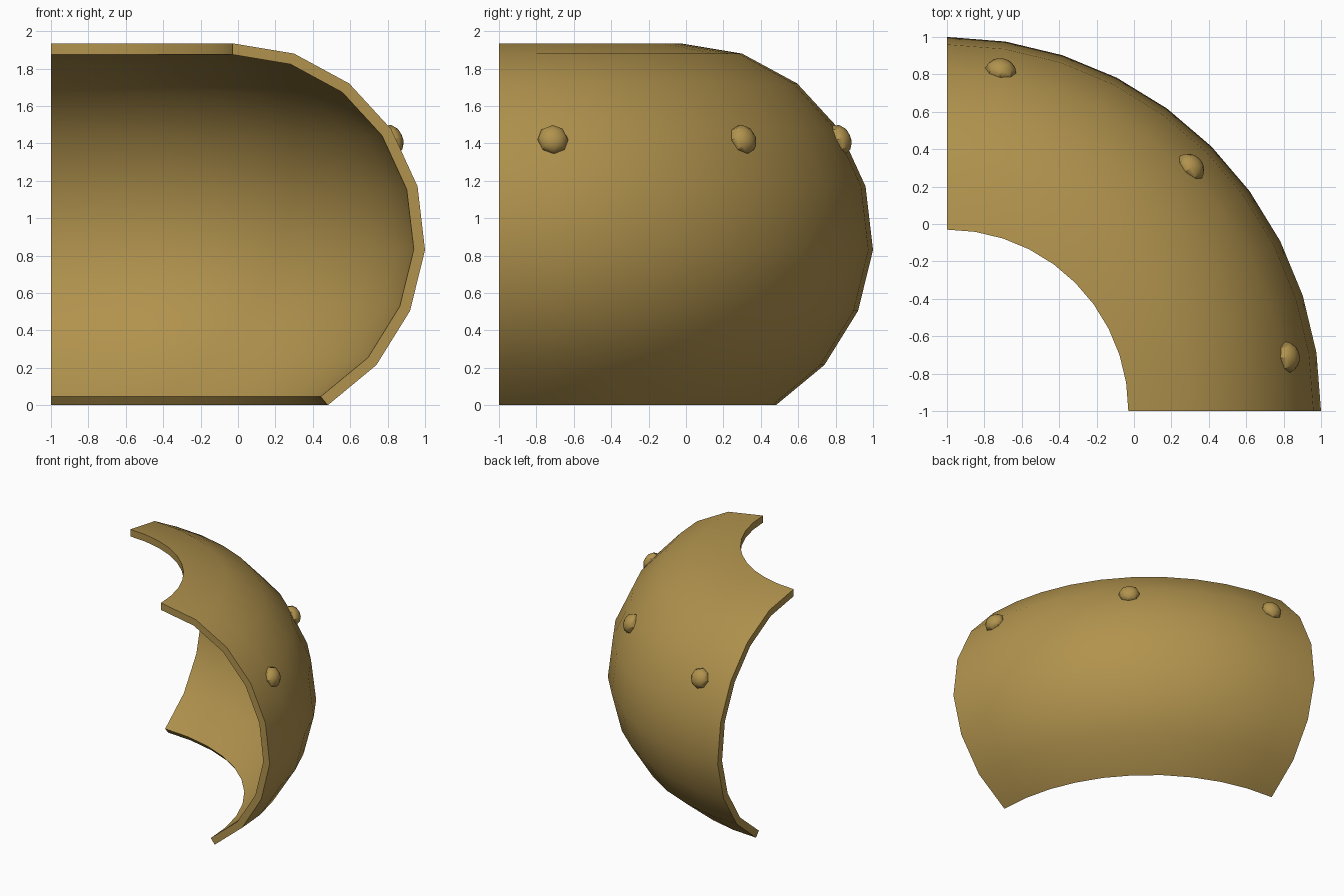
import bpy, bmesh
from math import radians, cos, sin
from mathutils import Vector

if "Cube" in bpy.data.objects:
    bpy.data.objects.remove(bpy.data.objects["Cube"])

AX = Vector((-1, -1, 0))      # vertical axis of revolution
STEPS, WALL = 10, 0.06

gold = bpy.data.materials.new("aged_brass")
gold.diffuse_color = (0.44, 0.29, 0.075, 1)
gold.use_nodes = True
gold.node_tree.nodes["Principled BSDF"].inputs["Base Color"].default_value = gold.diffuse_color


def finish(bm, name):
    bmesh.ops.recalc_face_normals(bm, faces=bm.faces)
    me = bpy.data.meshes.new(name)
    bm.to_mesh(me)
    bm.free()
    ob = bpy.data.objects.new(name, me)
    bpy.context.collection.objects.link(ob)
    me.materials.append(gold)
    bpy.ops.object.select_all(action='DESELECT')
    ob.select_set(True)
    bpy.context.view_layer.objects.active = ob
    bpy.ops.object.shade_smooth_by_angle(angle=radians(40))
    return ob


# Curved armour plate: outer profile (radius, z) and its inward offset
outer = [Vector(p) for p in ((0.97, 1.935), (1.30, 1.88), (1.595, 1.72), (1.82, 1.475),
                             (1.96, 1.17), (2.0, 0.83), (1.92, 0.505), (1.74, 0.215), (1.48, 0))]
inner = []
for i, p in enumerate(outer):
    a, b = outer[max(i - 1, 0)], outer[min(i + 1, len(outer) - 1)]
    t = (b - a).normalized()
    n = Vector((t.y, -t.x))
    if i == 0:
        n = Vector((0, -1))
    inner.append(p + n * WALL)
ring = outer + inner[::-1]

bm = bmesh.new()
cols = []
for s in range(STEPS + 1):
    a = radians(90 * s / STEPS)
    cols.append([bm.verts.new(AX + Vector((r * cos(a), r * sin(a), z))) for r, z in ring])
n = len(ring)
for c, d in zip(cols, cols[1:]):
    for i in range(n):
        j = (i + 1) % n
        bm.faces.new((c[i], c[j], d[j], d[i]))
# Cut ends of the plate
for c in (cols[0], cols[-1]):
    for i in range(len(outer) - 1):
        bm.faces.new((c[i], c[i + 1], c[n - 2 - i], c[n - 1 - i]))
finish(bm, "curved_plate")

# Domed rivets set square to the outer surface
for k, deg in enumerate((9, 45, 81)):
    a = radians(deg)
    bm = bmesh.new()
    bmesh.ops.create_uvsphere(bm, u_segments=8, v_segments=6, radius=0.083)
    bmesh.ops.scale(bm, vec=(1, 1, 0.72), verts=bm.verts)
    ob = finish(bm, f"rivet_{k + 1}")
    ob.location = AX + Vector((1.845 * cos(a), 1.845 * sin(a), 1.42))
    normal = Vector((0.91 * cos(a), 0.91 * sin(a), 0.41))
    ob.rotation_euler = normal.to_track_quat('Z', 'Y').to_euler()
